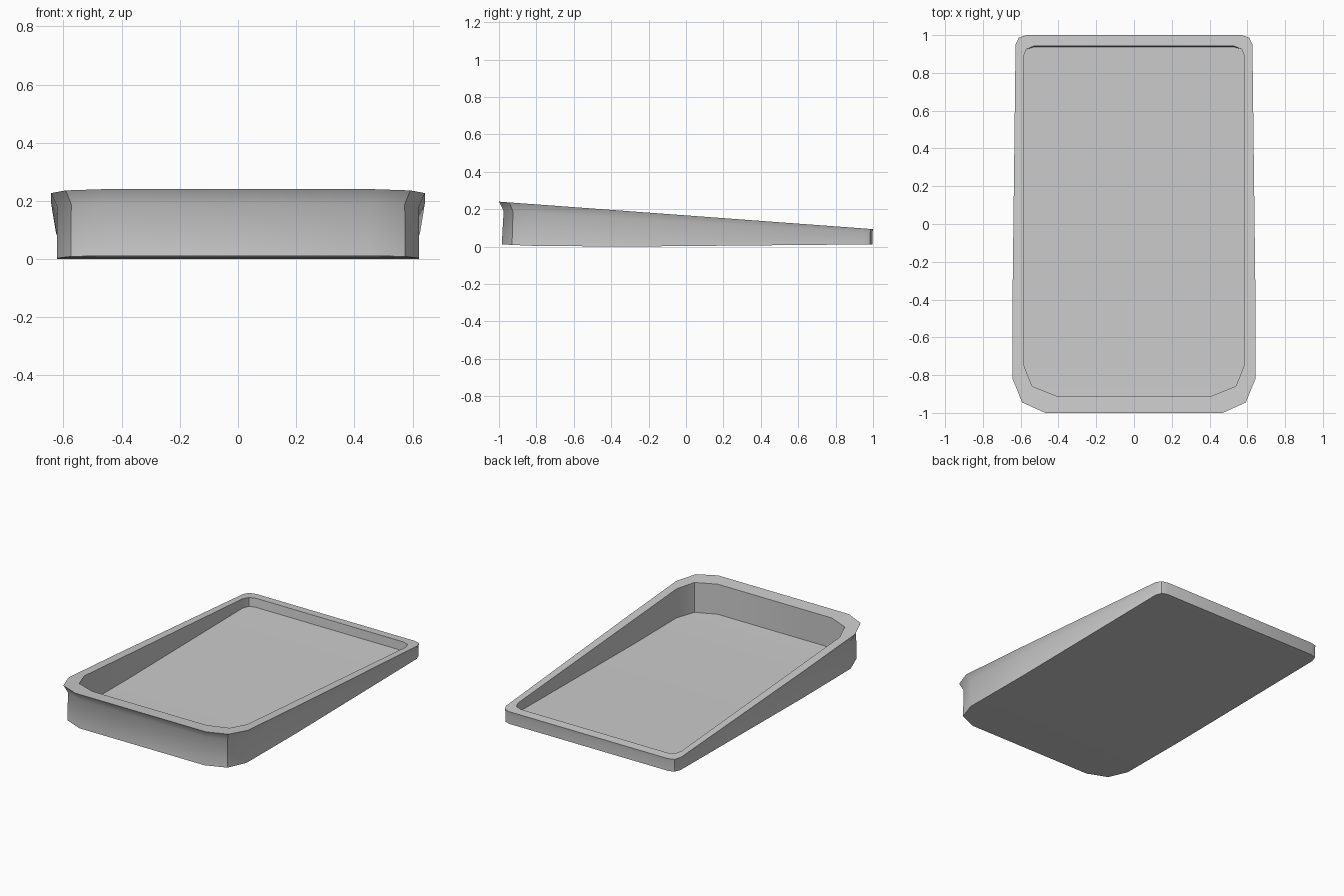
import bpy, bmesh, math

if "Cube" in bpy.data.objects:
    bpy.data.objects.remove(bpy.data.objects["Cube"])


def rim_z(y):
    # sloping top plane: tall at the front, low at the back
    return 0.24 - 0.0735 * (y + 1.0)


def base_z(y):
    # very shallow curve of the underside
    pts = [(-1.0, 0.012), (-0.8, 0.003), (-0.3, 0.0), (0.14, 0.001), (1.0, 0.012)]
    for (y0, z0), (y1, z1) in zip(pts, pts[1:]):
        if y <= y1:
            return z0 + (z1 - z0) * max(0, y - y0) / (y1 - y0)
    return pts[-1][1]


# half outlines (x, y), right side, from front to back
top_outer = [(0.47, -1.0), (0.592, -0.945), (0.643, -0.82), (0.642, -0.3),
             (0.627, 0.95), (0.61, 0.987), (0.57, 1.0)]
body = [(0.45, -0.975), (0.573, -0.925), (0.622, -0.80), (0.622, -0.3),
        (0.622, 0.945), (0.607, 0.985), (0.57, 0.997)]
base = [(0.45, -0.985), (0.575, -0.93), (0.622, -0.80), (0.622, -0.3),
        (0.622, 0.945), (0.607, 0.985), (0.57, 0.997)]
top_inner = [(0.41, -0.91), (0.54, -0.858), (0.586, -0.74), (0.586, -0.3),
             (0.586, 0.885), (0.57, 0.925), (0.53, 0.942)]
floor = [(x, min(y, 0.937)) for x, y in top_inner]

bm = bmesh.new()


def ring(half, zfun):
    # mirrored closed loop of vertices
    loop = half + [(-x, y) for x, y in reversed(half)]
    return [bm.verts.new((x, y, zfun(y))) for x, y in loop]


def cap(r):
    # strips joining left and right sides
    n = len(r)
    for i in range(n // 2 - 1):
        bm.faces.new((r[i], r[i + 1], r[n - 2 - i], r[n - 1 - i]))


# underside, outer wall, flared lip, inner wall, floor
rings = [ring(base, base_z),
         ring(body, lambda y: rim_z(y) * 0.8),
         ring(top_outer, rim_z),
         ring(top_inner, rim_z),
         ring(floor, lambda y: base_z(y) + 0.03)]
for a, b in zip(rings, rings[1:]):
    n = len(a)
    for i in range(n):
        j = (i + 1) % n
        bm.faces.new((a[i], a[j], b[j], b[i]))
cap(rings[0])
cap(rings[-1])
bmesh.ops.recalc_face_normals(bm, faces=bm.faces)

mesh = bpy.data.meshes.new("tray")
bm.to_mesh(mesh)
bm.free()
tray = bpy.data.objects.new("tray", mesh)
bpy.context.collection.objects.link(tray)
bpy.context.view_layer.objects.active = tray
tray.select_set(True)
bpy.ops.object.shade_smooth_by_angle(angle=math.radians(35))
